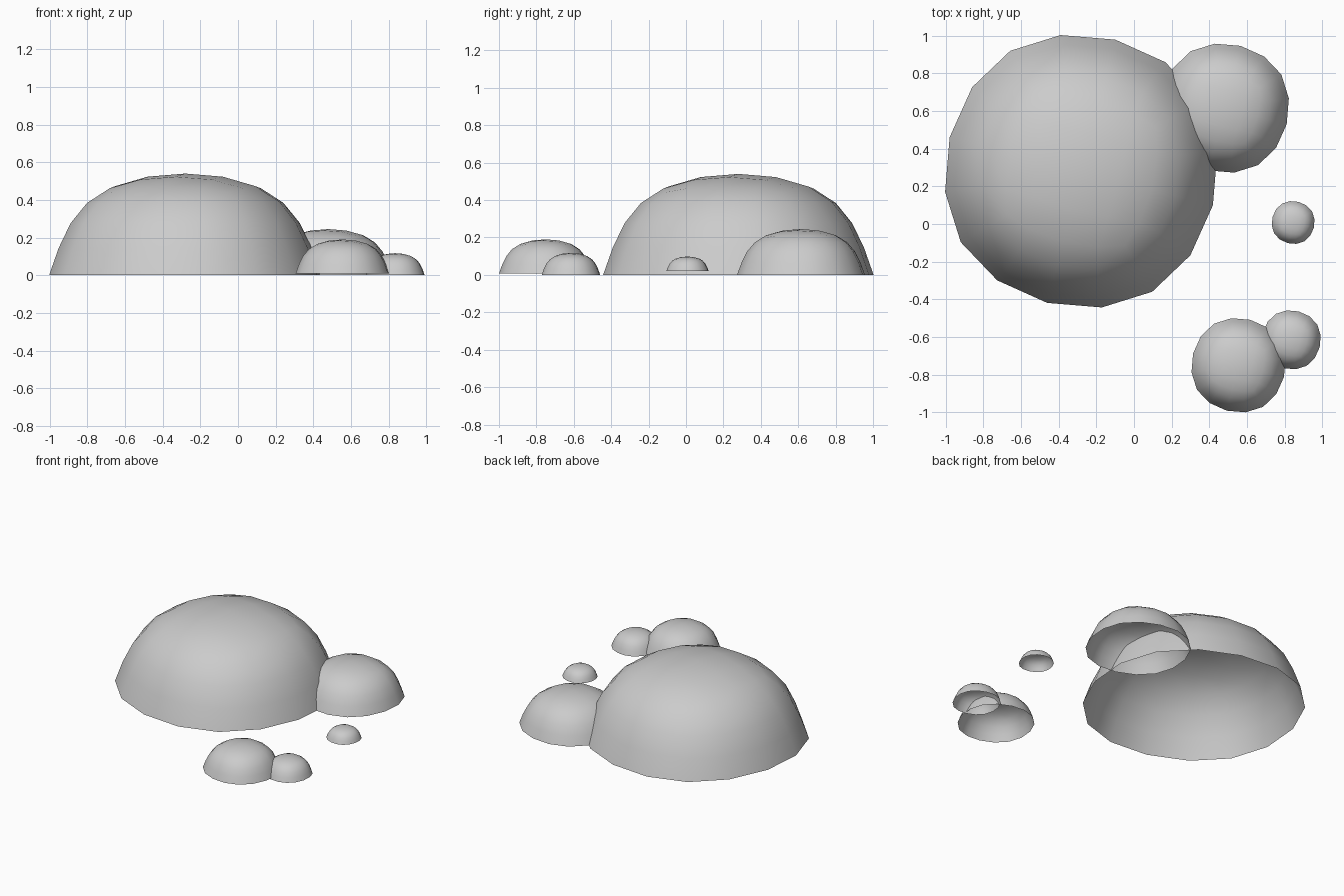
import bpy
import math
from mathutils import Matrix

default = bpy.data.objects.get("Cube")
if default:
    bpy.data.objects.remove(default)

# Single plain grey for every dome
grey = bpy.data.materials.new("grey")
grey.use_nodes = True
colour = (0.6, 0.6, 0.6, 1)
grey.diffuse_color = colour
grey.node_tree.nodes["Principled BSDF"].inputs["Base Color"].default_value = colour

TURN = math.radians(-14.5)   # all domes share one heading
TAPER = 0.73                 # top of the cage relative to its base
CORNER = 1.083               # cage half width per unit of dome radius
LIFT = 1.087                 # cage height per unit of dome height


def dome(name, x, y, z, radius, height):
    """Open-bottomed tapered box, rounded by subdivision."""
    a, h = radius * CORNER, height * LIFT
    square = [(-1, -1), (1, -1), (1, 1), (-1, 1)]
    verts = [(a * u, a * v, 0) for u, v in square]
    verts += [(a * TAPER * u, a * TAPER * v, h) for u, v in square]
    faces = [(i, (i + 1) % 4, (i + 1) % 4 + 4, i + 4) for i in range(4)]
    faces.append((4, 5, 6, 7))
    mesh = bpy.data.meshes.new(name)
    mesh.from_pydata(verts, [], faces)
    mesh.transform(Matrix.Rotation(TURN, 4, "Z"))
    mesh.materials.append(grey)
    mesh.shade_smooth()
    obj = bpy.data.objects.new(name, mesh)
    bpy.context.collection.objects.link(obj)
    obj.location = (x, y, z)
    sub = obj.modifiers.new("rounding", "SUBSURF")
    sub.levels = sub.render_levels = 2
    return obj


# Main mound and its neighbour
dome("large_dome", -0.28, 0.28, 0, 0.727, 0.54)
dome("medium_dome", 0.48, 0.615, 0, 0.344, 0.245)

# Front pair and the lone droplet
dome("front_dome", 0.555, -0.75, 0.008, 0.251, 0.182)
dome("front_small_dome", 0.835, -0.615, 0, 0.157, 0.117)
dome("tiny_dome", 0.845, 0.008, 0.02, 0.114, 0.078)
